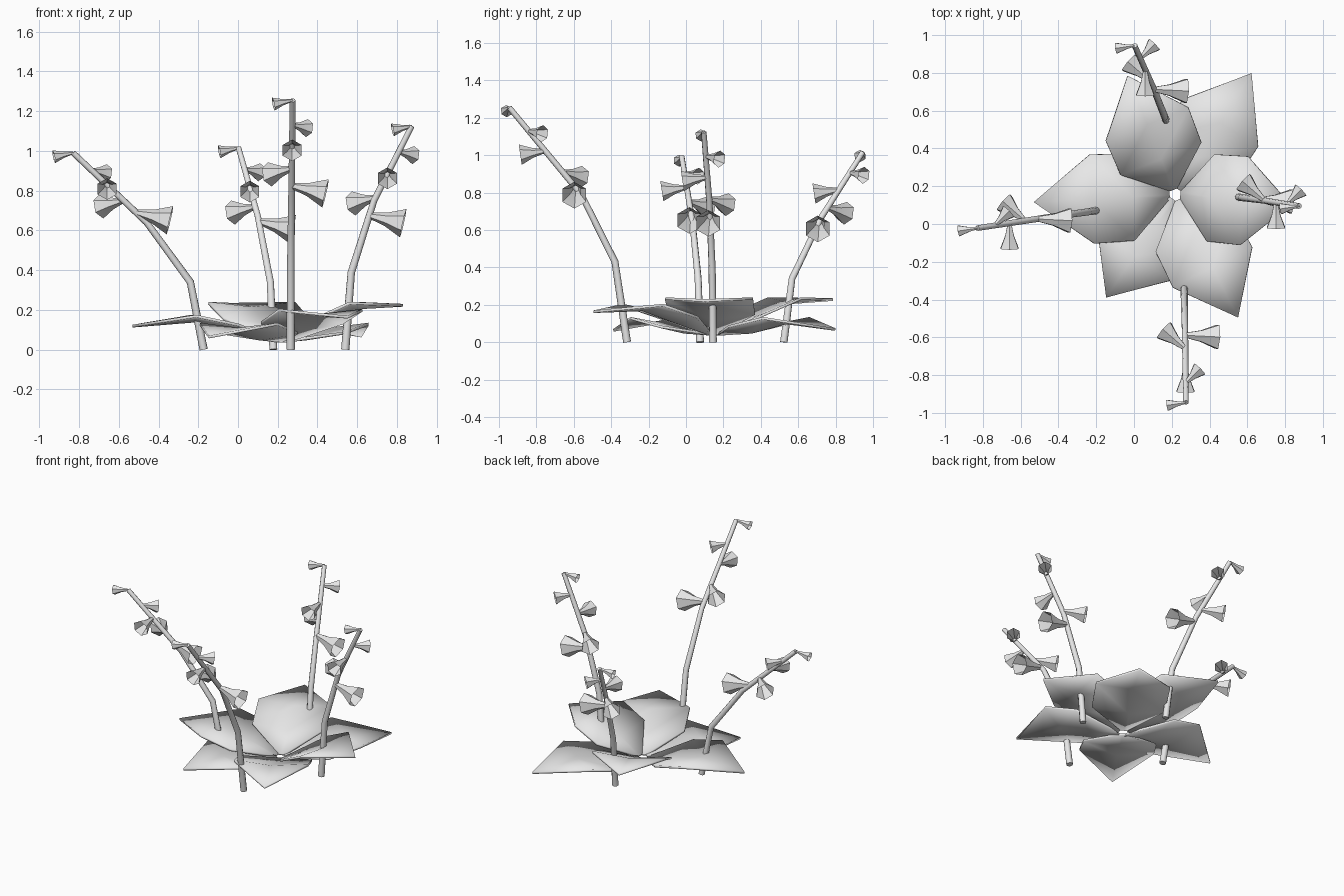
import bpy, bmesh
from math import cos, sin, pi, radians
from mathutils import Vector

cube = bpy.data.objects.get("Cube")
if cube:
    bpy.data.objects.remove(cube, do_unlink=True)

grey = bpy.data.materials.new("pale_grey")
grey.use_nodes = True
colour = (0.8, 0.8, 0.8, 1)
grey.diffuse_color = colour
grey.node_tree.nodes["Principled BSDF"].inputs["Base Color"].default_value = colour


def add_object(name, data):
    obj = bpy.data.objects.new(name, data)
    bpy.context.collection.objects.link(obj)
    data.materials.append(grey)
    bpy.ops.object.select_all(action='DESELECT')
    obj.select_set(True)
    bpy.context.view_layer.objects.active = obj
    return obj


# Leaf: narrow base, two wide rows folded along the midrib, pointed tip
def make_leaf(name, angle, reach, inner_z, outer_z, tip_z):
    along = Vector((cos(radians(angle)), sin(radians(angle)), 0))
    across = Vector((-along.y, along.x, 0))
    centre = Vector((0.22, 0.155, 0))
    rows = [(0.03, 0.02, 0.05, 0), (0.22, 0.23, inner_z, 0.03), (0.43, 0.235, outer_z, 0.025)]
    bm = bmesh.new()
    grid = []
    for dist, half, z, dip in rows:
        grid.append([bm.verts.new(centre + along * dist * reach + across * half * side
                                  + Vector((0, 0, z - dip * (side == 0))))
                     for side in (1, 0, -1)])
    tip = bm.verts.new(centre + along * 0.73 * reach + Vector((0, 0, tip_z)))
    for low, high in zip(grid, grid[1:]):
        for i in (0, 1):
            bm.faces.new((low[i], low[i + 1], high[i + 1], high[i]))
    for i in (0, 1):
        bm.faces.new((grid[-1][i], grid[-1][i + 1], tip))
    bmesh.ops.recalc_face_normals(bm, faces=bm.faces)
    if sum(f.normal.z for f in bm.faces) < 0:
        bmesh.ops.reverse_faces(bm, faces=bm.faces)
    mesh = bpy.data.meshes.new(name)
    bm.to_mesh(mesh)
    bm.free()
    leaf = add_object(name, mesh)
    solid = leaf.modifiers.new("thickness", 'SOLIDIFY')
    solid.thickness = 0.014
    bpy.ops.object.shade_smooth_by_angle(angle=radians(40))


# Stem: tapered round tube along a bent path
def make_stem(name, points):
    curve = bpy.data.curves.new(name, 'CURVE')
    curve.dimensions = '3D'
    curve.bevel_depth = 0.021
    curve.bevel_resolution = 2
    curve.use_fill_caps = True
    spline = curve.splines.new('POLY')
    spline.points.add(len(points) - 1)
    for i, p in enumerate(points):
        spline.points[i].co = (*p, 1)
        spline.points[i].radius = 1 - 0.1 * i
    add_object(name, curve)
    bpy.ops.object.convert(target='MESH')
    bpy.ops.object.shade_smooth_by_angle(angle=radians(50))


# Bell: open six-sided trumpet
def make_bell(name, base, direction, length, radius):
    bm = bmesh.new()
    rings = []
    for t, r in ((0, 0.2), (0.5, 0.48), (1, 1)):
        rings.append([bm.verts.new((radius * r * cos(k * pi / 3), radius * r * sin(k * pi / 3), t * length))
                      for k in range(6)])
    for low, high in zip(rings, rings[1:]):
        for k in range(6):
            n = (k + 1) % 6
            bm.faces.new((low[k], low[n], high[n], high[k]))
    bm.faces.new(rings[0][::-1])
    mesh = bpy.data.meshes.new(name)
    bm.to_mesh(mesh)
    bm.free()
    bell = add_object(name, mesh)
    bell.location = base
    bell.rotation_euler = Vector(direction).to_track_quat('Z', 'X').to_euler()
    bpy.ops.object.shade_smooth_by_angle(angle=radians(30))


# Point on a stem at a given height
def at_height(points, z):
    for a, b in zip(points, points[1:]):
        if z <= b[2]:
            return Vector(a).lerp(Vector(b), (z - a[2]) / (b[2] - a[2]))
    return Vector(points[-1])


# Rosette of six leaves: angle, reach, inner, outer and tip heights
leaves = {
    "leaf_left": (-5, 0.84, 0.16, 0.24, 0.23),
    "leaf_back_left": (58, 1.04, 0.09, 0.135, 0.075),
    "leaf_back": (112, 0.93, 0.16, 0.24, 0.235),
    "leaf_right": (183, 1.03, 0.13, 0.175, 0.125),
    "leaf_front_right": (236, 0.9, 0.09, 0.135, 0.07),
    "leaf_front_left": (-63, 1.0, 0.14, 0.205, 0.17),
}
for name, spec in leaves.items():
    make_leaf(name, *spec)

# Four stems: path and height of the zone that carries bells
stems = {
    "front": ([(0.265, -0.315, 0), (0.266, -0.38, 0.43), (0.27, -0.56, 0.79), (0.275, -0.945, 1.255)], 0.43),
    "right": ([(-0.173, 0.075, 0), (-0.24, 0.065, 0.34), (-0.46, 0.035, 0.64), (-0.83, -0.022, 0.99)], 0.3),
    "left": ([(0.54, 0.144, 0), (0.57, 0.14, 0.387), (0.685, 0.125, 0.75), (0.875, 0.095, 1.125)], 0.45),
    "back": ([(0.178, 0.523, 0), (0.163, 0.567, 0.34), (0.1, 0.725, 0.67), (0.003, 0.945, 1.015)], 0.37),
}
# Bells: share of the zone below the tip, direction, length, mouth radius
bells = [
    (0.0, (-1, -0.15, -0.2), 0.1, 0.033),
    (0.29, (0.7, 0.7, -0.15), 0.105, 0.046),
    (0.54, (0, -1, -0.15), 0.135, 0.055),
    (0.8, (-0.75, 0.65, -0.2), 0.15, 0.062),
    (1.0, (1, -0.05, -0.23), 0.175, 0.073),
]
for side, (path, zone) in stems.items():
    make_stem("stem_" + side, path)
    for i, (share, direction, length, radius) in enumerate(bells):
        base = at_height(path, path[-1][2] - share * zone)
        make_bell(f"bell_{side}_{i + 1}", base, direction, length, radius)
